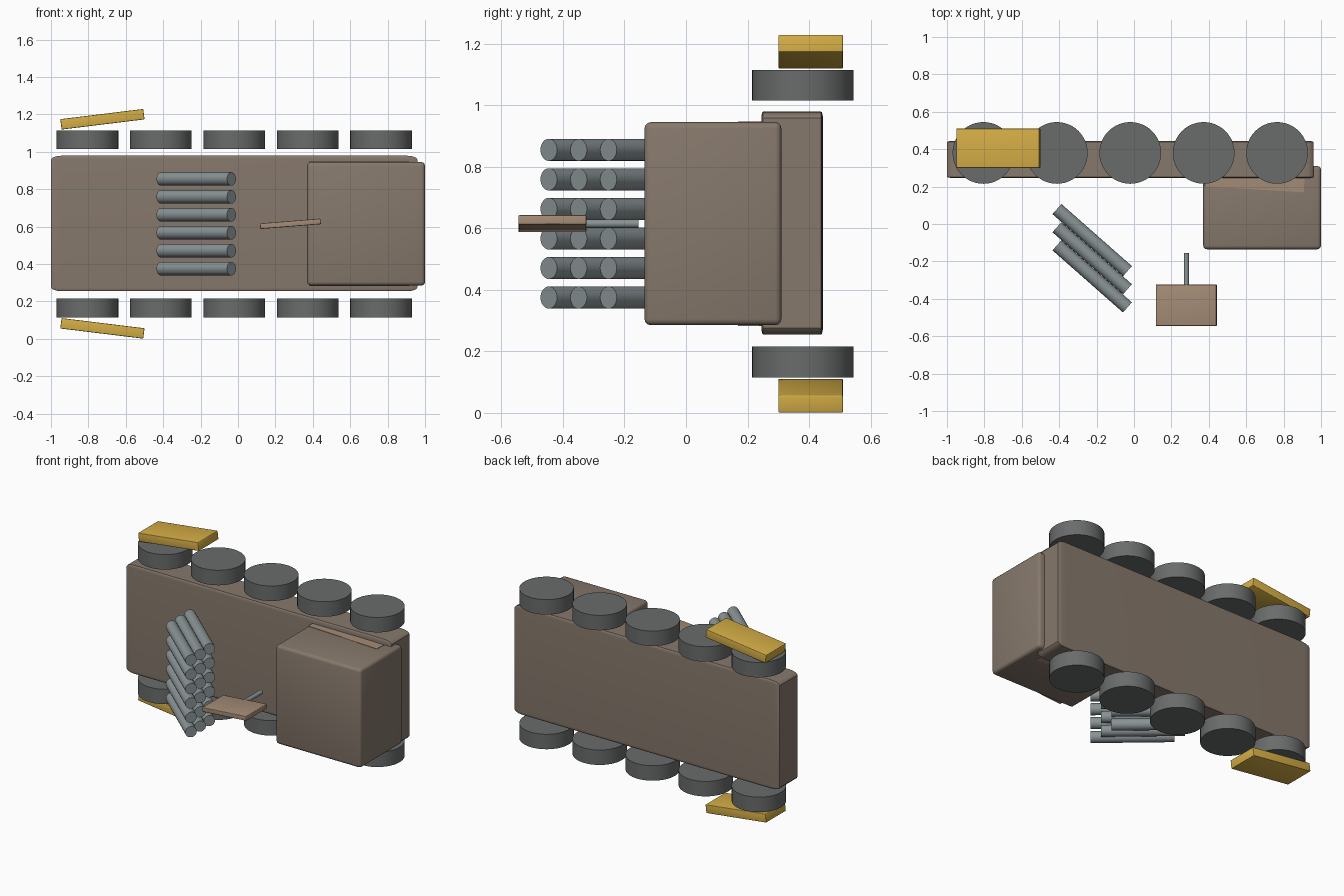
import bpy
from math import radians, pi
from mathutils import Vector

if "Cube" in bpy.data.objects:
    bpy.data.objects.remove(bpy.data.objects["Cube"])

MID = 0.615  # plane of left/right symmetry (vehicle lies on its side)


def material(name, rgb):
    m = bpy.data.materials.new(name)
    m.diffuse_color = (*rgb, 1)
    m.use_nodes = True
    m.node_tree.nodes["Principled BSDF"].inputs["Base Color"].default_value = m.diffuse_color
    return m


BROWN = material("brown_paint", (0.24, 0.19, 0.15))
TAN = material("tan_paint", (0.37, 0.26, 0.18))
YELLOW = material("yellow_paint", (0.66, 0.42, 0.06))
RUBBER = material("rubber", (0.14, 0.15, 0.145))
STEEL = material("steel", (0.25, 0.29, 0.30))


def finish(obj, name, mat):
    obj.name = name
    obj.data.materials.append(mat)
    bpy.ops.object.shade_smooth_by_angle(angle=radians(35))
    return obj


def box(name, centre, size, mat, bevel=0.0, tilt=(0, 0, 0), stretch=False):
    bpy.ops.mesh.primitive_cube_add(size=1, location=centre, rotation=tilt)
    obj = bpy.context.object
    obj.scale = size
    if not stretch:
        bpy.ops.object.transform_apply(location=False, rotation=False, scale=True)
    if bevel:
        b = obj.modifiers.new("bevel", "BEVEL")
        b.width, b.segments = bevel, 3
        bpy.ops.object.modifier_apply(modifier="bevel")
    bpy.ops.object.transform_apply(location=False, rotation=False, scale=True)
    return finish(obj, name, mat)


def rod(name, a, b, radius, mat, sides=24):
    a, b = Vector(a), Vector(b)
    d = b - a
    bpy.ops.mesh.primitive_cylinder_add(
        vertices=sides, radius=radius, depth=d.length, location=(a + b) / 2,
        rotation=d.to_track_quat('Z', 'Y').to_euler())
    return finish(bpy.context.object, name, mat)


# Chassis and cab
box("chassis", (-0.02, 0.345, MID + 0.002), (1.96, 0.2, 0.725), BROWN, 0.03, stretch=True)
box("cab", (0.685, 0.0875, MID), (0.63, 0.445, 0.66), BROWN, 0.02)
box("windscreen", (0.645, 0.22, MID), (0.53, 0.07, 0.664), TAN, tilt=(0, 0, -0.06))

# Wheels and mudguards on both sides
for side, s in (("left", 1), ("right", -1)):
    for i in range(5):
        x = -0.805 + 0.3925 * i
        rod(f"{side}_wheel_{i + 1}", (x, 0.38, MID + s * 0.4), (x, 0.38, MID + s * 0.5),
            0.165, RUBBER, 48)
    box(f"{side}_mudguard", (-0.725, 0.405, MID + s * 0.559), (0.447, 0.21, 0.056),
        YELLOW, 0.004, tilt=(0, -s * radians(7), 0))

# Launch tube bank
for row in range(6):
    z = MID + (row - 2.5) * 0.096
    for col in range(3):
        y = -0.097 * col
        rod(f"launch_tube_{row + 1}_{col + 1}", (-0.412, 0.08 + y, z),
            (-0.035, -0.252 + y, z), 0.036, STEEL)

# Roof panel on its mast
box("antenna_panel", (0.28, -0.4345, MID), (0.325, 0.221, 0.03), TAN, 0.004,
    tilt=(0, -radians(4.6), 0))
rod("antenna_mast", (0.28, -0.40, MID), (0.28, -0.155, MID), 0.014, STEEL, 16)
